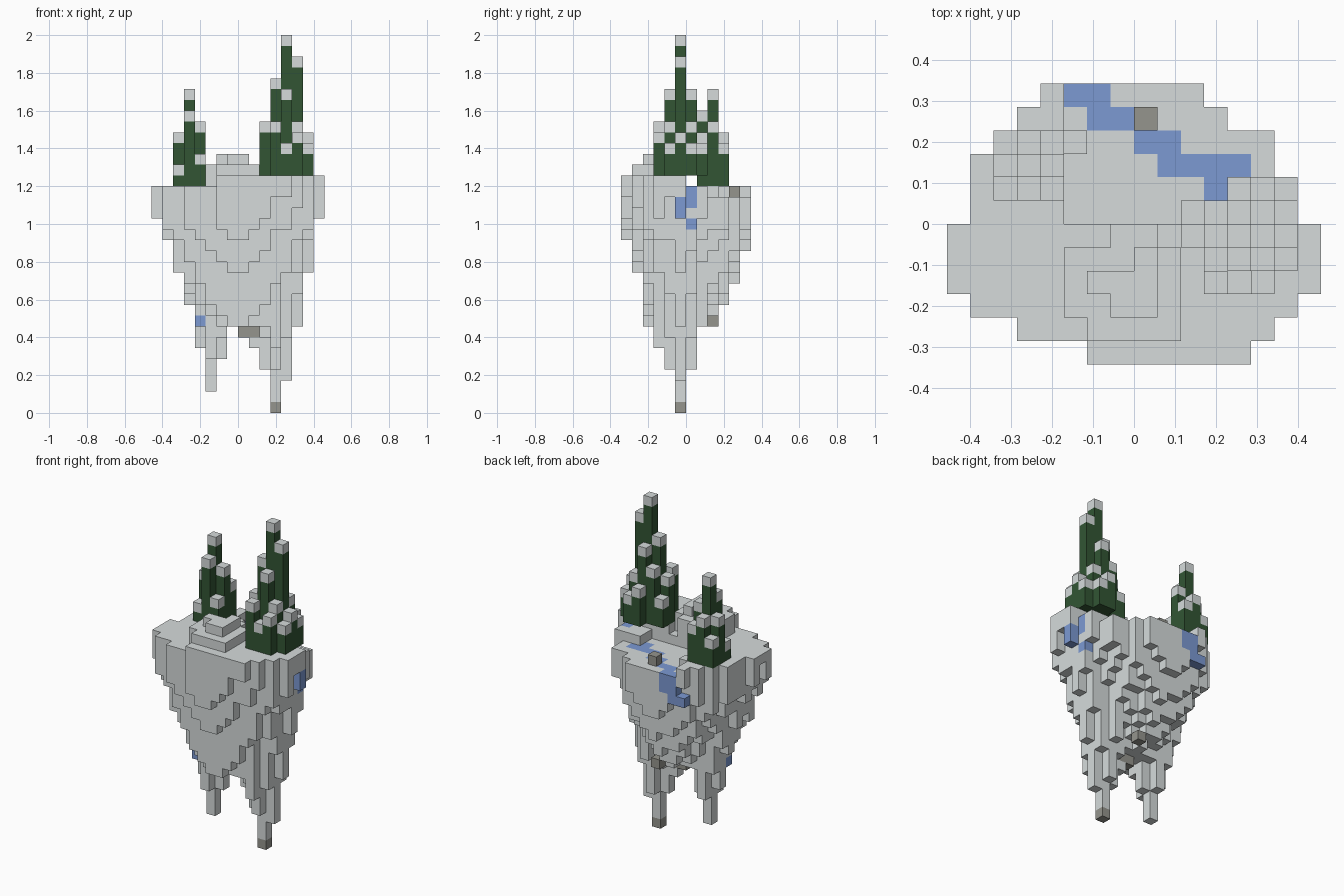
import bpy, bmesh, random
from mathutils import Vector

random.seed(4)
if "Cube" in bpy.data.objects:
    bpy.data.objects.remove(bpy.data.objects["Cube"], do_unlink=True)

U = 2 / 35                      # edge of one block
ROCK, LEAF, WATER, DARK = range(4)


def material(name, rgb):
    m = bpy.data.materials.new(name)
    m.use_nodes = True
    m.diffuse_color = (*rgb, 1)
    bsdf = m.node_tree.nodes["Principled BSDF"]
    bsdf.inputs["Base Color"].default_value = (*rgb, 1)
    bsdf.inputs["Roughness"].default_value = 0.9
    return m


mats = [material("light grey rock", (0.67, 0.71, 0.71)),
        material("dark green leaf", (0.032, 0.091, 0.034)),
        material("blue water", (0.2, 0.32, 0.65)),
        material("dark grey stone", (0.3, 0.3, 0.27))]

AXES = [Vector((1, 0, 0)), Vector((0, 1, 0)), Vector((0, 0, 1))]


def block_object(name, blocks):
    """Skin a set of blocks {(x, y, z): material} with outer faces only."""
    bm = bmesh.new()
    corners = {}

    def corner(p):
        key = tuple(round(c) for c in p)
        if key not in corners:
            x, y, z = key
            corners[key] = bm.verts.new((x * U, (y - 6) * U, z * U))
        return corners[key]

    for cell, mat in blocks.items():
        for a in range(3):
            n, s, t = AXES[a], AXES[(a + 1) % 3], AXES[(a + 2) % 3]
            for side in (0, 1):
                step = n if side else -n
                if tuple(round(c) for c in Vector(cell) + step) in blocks:
                    continue
                o = Vector(cell) + n * side
                loop = [o, o + s, o + s + t, o + t]
                if not side:
                    loop.reverse()
                bm.faces.new([corner(p) for p in loop]).material_index = mat
    mesh = bpy.data.meshes.new(name)
    bm.to_mesh(mesh)
    bm.free()
    for m in mats:
        mesh.materials.append(m)
    ob = bpy.data.objects.new(name, mesh)
    bpy.context.collection.objects.link(ob)
    return ob


# Island outline: x range for each row from front to back
rows = [(-2, 5), (-5, 6), (-7, 7), (-8, 8), (-8, 8), (-8, 8),
        (-7, 7), (-7, 7), (-7, 6), (-6, 6), (-5, 4), (-4, 3)]
# Lowest block along x (two hanging spikes) and along y
under_x = [18, 16, 13, 10, 6, 2, 5, 8, 7, 6, 4, 0, 3, 8, 13, 18]
under_y = [16, 13, 8, 6, 4, 0, 4, 8, 9, 10, 12, 15]
# Mound on top: y range (first, last) for each x
mound_step = {-3: (2, 4), -2: (1, 4), -1: (1, 5), 0: (1, 5), 1: (1, 4)}
mound_top = {-2: (3, 3), -1: (2, 3), 0: (2, 4)}


def ground(x, y):
    for height, area in ((24, mound_top), (23, mound_step)):
        if x in area and area[x][0] <= y <= area[x][1]:
            return height
    if (x >= 2 and y <= 5) or y == 0:
        return 22                               # right terrace
    if x >= -3 and (y >= 8 or (y >= 6 and x <= 3)) and (x, y) != (-3, 9):
        return 20                               # river basin
    return 21


def underside(x, y):
    """Spikes along the middle row that turn into one cone at the rim."""
    spike, side, away = under_x[x + 8], under_y[y], abs(y - 5)
    if x == 3 and away <= 2:
        return side                             # the longest spike
    cone = 2 * abs(x + 0.5) - 1
    a = spike + (cone - spike) * min(1, away / 2) ** 2
    low = max(spike, round((a ** 1.4 + side ** 1.4) ** (1 / 1.4)))
    if away and x in (0, 1):
        return max(low, 8)                      # arch between the spikes
    return low + (random.choice((0, 0, 1)) if away else 0)


island = {}
for y, (x0, x1) in enumerate(rows):
    for x in range(x0, x1):
        top = ground(x, y)
        for z in range(min(underside(x, y), top - 1), top):
            island[x, y, z] = ROCK

# River across the top
river = [(-3, 11), (-2, 11), (-2, 10), (-1, 10), (0, 9), (1, 9),
         (1, 8), (2, 8), (3, 8), (4, 8), (3, 7)]
for x, y in river:
    island[x, y, ground(x, y) - 1] = WATER

# Waterfalls on the back and right walls, and a spring below
falls = [(-2, 11, 18), (-3, 11, 18), (-3, 11, 17), (-4, 11, 17),
         (6, 6, 20), (6, 6, 19), (7, 5, 19), (7, 5, 18), (6, 6, 17),
         (-4, 4, 8)]
for cell in falls:
    island[cell] = WATER

# Dark stones
for cell in [(0, 10, 20), (1, 8, 8), (0, 5, 7), (1, 5, 7), (3, 5, 0)]:
    island[cell] = DARK
block_object("floating_island", island)


def tree(name, x0, y0, base, tops):
    """Columns of leaves, each ending in one grey block."""
    cells = {}
    for j, line in enumerate(tops):
        for i, top in enumerate(line):
            for z in range(base, top):
                cells[x0 + i, y0 + j, z] = ROCK if z == top - 1 else LEAF
    block_object(name, cells)


tree("small_tree", -6, 7, 21, [(23, 28, 24), (26, 30, 27), (24, 26, 25)])
tree("tall_tree", 2, 3, 22, [(0, 27, 25, 26, 0),
                             (0, 26, 30, 27, 25),
                             (27, 31, 35, 33, 26),
                             (25, 28, 30, 27, 25),
                             (0, 0, 26, 25, 0)])
